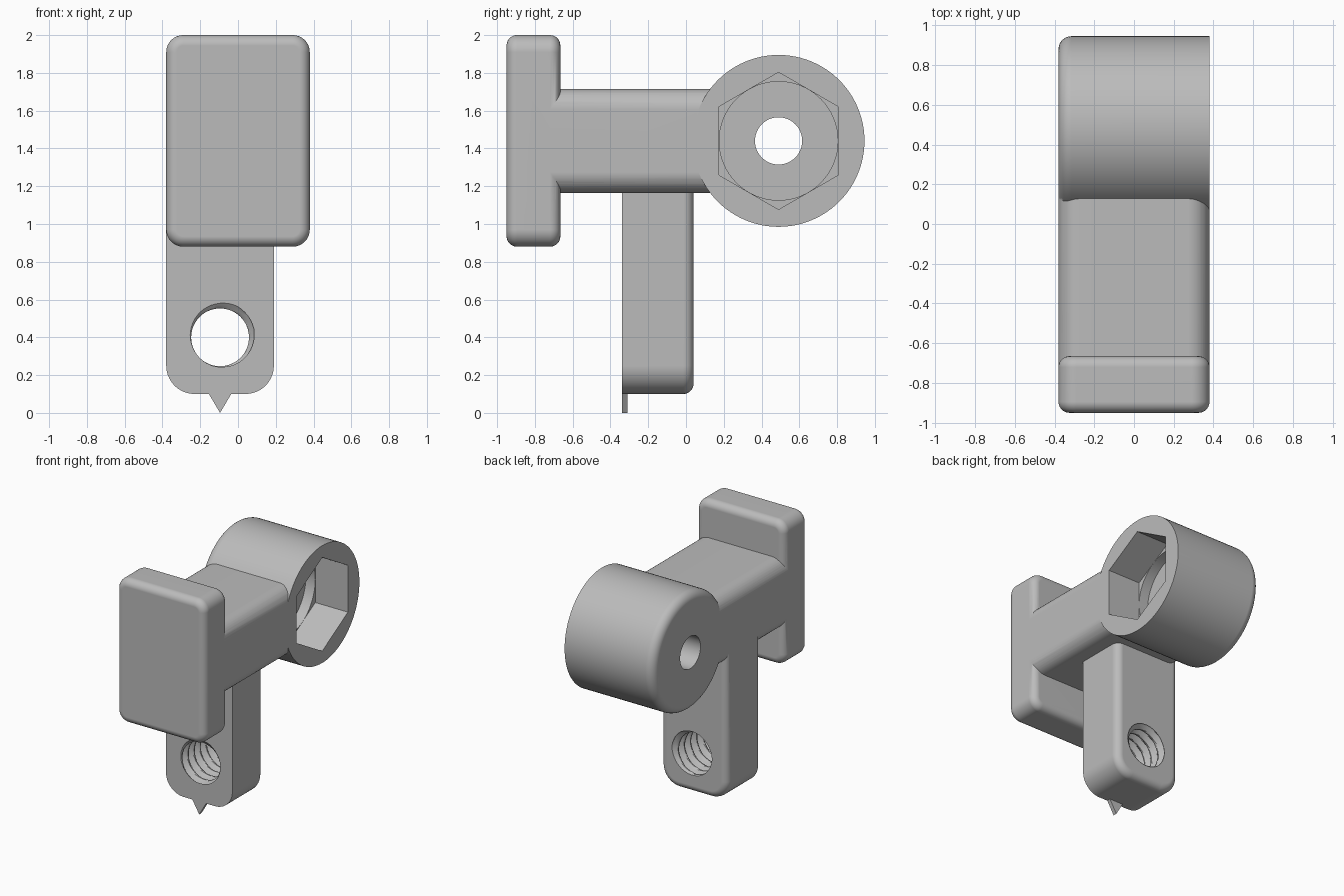
import bpy, bmesh
from math import cos, sin, pi, tau
from mathutils import Vector

old = bpy.data.objects.get("Cube")
if old:
    bpy.data.objects.remove(old, do_unlink=True)

grey = bpy.data.materials.new("plain grey")
grey.use_nodes = True
grey.diffuse_color = (0.5, 0.5, 0.5, 1)
grey.node_tree.nodes["Principled BSDF"].inputs["Base Color"].default_value = (0.5, 0.5, 0.5, 1)


def finish(name, bm):
    bmesh.ops.recalc_face_normals(bm, faces=bm.faces)
    mesh = bpy.data.meshes.new(name)
    bm.to_mesh(mesh)
    bm.free()
    mesh.materials.append(grey)
    obj = bpy.data.objects.new(name, mesh)
    bpy.context.collection.objects.link(obj)
    return obj


def rounded_rect(u0, u1, v0, v1, r_low, r_high, steps=10):
    """Rectangle outline with separate lower and upper corner radii."""
    pts = []
    corners = ((u1, v1, r_high), (u0, v1, r_high), (u0, v0, r_low), (u1, v0, r_low))
    for k, (u, v, r) in enumerate(corners):
        if r == 0:
            pts.append((u, v))
            continue
        cu = u - r if u == u1 else u + r
        cv = v - r if v == v1 else v + r
        for i in range(steps + 1):
            a = (k + i / steps) * pi / 2
            pts.append((cu + r * cos(a), cv + r * sin(a)))
    return pts


def circle(cu, cv, r, n, turn=0.0):
    return [(cu + r * cos(tau * i / n + turn), cv + r * sin(tau * i / n + turn))
            for i in range(n)]


def prism(name, outline, axis, lo, hi, round_lo=0, round_hi=0):
    """Extrude an outline along x or y, optionally rounding either rim."""
    def place(u, v, w):
        return Vector((w, u, v)) if axis == "x" else Vector((u, w, v))
    bm = bmesh.new()
    ends = [[bm.verts.new(place(u, v, w)) for u, v in outline] for w in (lo, hi)]
    caps = [bm.faces.new(ring) for ring in ends]
    n = len(outline)
    for i in range(n):
        j = (i + 1) % n
        bm.faces.new((ends[0][i], ends[0][j], ends[1][j], ends[1][i]))
    bmesh.ops.recalc_face_normals(bm, faces=bm.faces)
    for cap, r in zip(caps, (round_lo, round_hi)):
        if r:
            bmesh.ops.bevel(bm, geom=list(cap.edges), offset=r, segments=7,
                            profile=0.5, affect="EDGES", clamp_overlap=False)
    return finish(name, bm)


def thread_cutter(name, cx, cz, y0, y1, minor, depth, pitch, start):
    """Helical bore: the radius rises and falls once per pitch."""
    bm = bmesh.new()
    n, rows = 48, int((y1 - y0) / pitch * 8)
    rings = []
    for k in range(rows + 1):
        y = y0 + (y1 - y0) * k / rows
        ring = []
        for i in range(n):
            a = tau * i / n
            phase = ((y - start) / pitch + (a - pi / 4) / tau) % 1
            r = minor + depth * max(0, abs(2 * phase - 1) * 1.25 - 0.25)
            ring.append(bm.verts.new((cx + r * cos(a), y, cz + r * sin(a))))
        rings.append(ring)
    bm.faces.new(rings[0])
    bm.faces.new(rings[-1])
    for a, b in zip(rings, rings[1:]):
        for i in range(n):
            j = (i + 1) % n
            bm.faces.new((a[i], a[j], b[j], b[i]))
    return finish(name, bm)


def combine(target, other, operation):
    mod = target.modifiers.new(operation.lower(), "BOOLEAN")
    mod.operation = operation
    mod.solver = "EXACT"
    mod.object = other
    bpy.context.view_layer.objects.active = target
    bpy.ops.object.modifier_apply(modifier=mod.name)
    bpy.data.objects.remove(other, do_unlink=True)


W = 0.38
HUB_Y, HUB_Z = 0.49, 1.44

# Leg with a threaded hole
leg = prism("leg", rounded_rect(-W, 0.19, 0.1, 1.3, 0.15, 0), "y", -0.34, 0.04, round_hi=0.055)
combine(leg, thread_cutter("thread", -0.095, 0.4, -0.4, 0.1, 0.153, 0.04, 0.075, -0.34), "DIFFERENCE")

# Hub with hexagonal pocket, round recess and through hole
hub = prism("hub", circle(HUB_Y, HUB_Z, 0.455, 96), "x", -W, W, round_lo=0.065)
for outline, depth_x in ((circle(HUB_Y, HUB_Z, 0.363, 6, pi / 6), 0.1),
                         (circle(HUB_Y, HUB_Z, 0.314, 64), 0.02),
                         (circle(HUB_Y, HUB_Z, 0.125, 48), -0.5)):
    combine(hub, prism("pocket", outline, "x", depth_x, 0.5), "DIFFERENCE")

# Front plate and arm, merged with the other parts into one casting
body = prism("bracket_body", rounded_rect(-W, W, 0.88, 2.0, 0.09, 0.09), "y",
             -0.95, -0.665, 0.055, 0.055)
arm = prism("arm", rounded_rect(-W, W, 1.165, 1.715, 0.11, 0.11), "y", -0.8, 0.16)
for part in (arm, hub, leg):
    combine(body, part, "UNION")

# Pointer under the leg
pointer = prism("pointer", [(-0.16, 0.11), (-0.095, 0.0), (-0.03, 0.11)], "y", -0.34, -0.31)

# Smooth fillets, crisp edges
bpy.ops.object.select_all(action="DESELECT")
body.select_set(True)
bpy.context.view_layer.objects.active = body
bpy.ops.object.shade_smooth_by_angle(angle=pi / 6)
weighted = body.modifiers.new("weighted normals", "WEIGHTED_NORMAL")
weighted.keep_sharp = True
